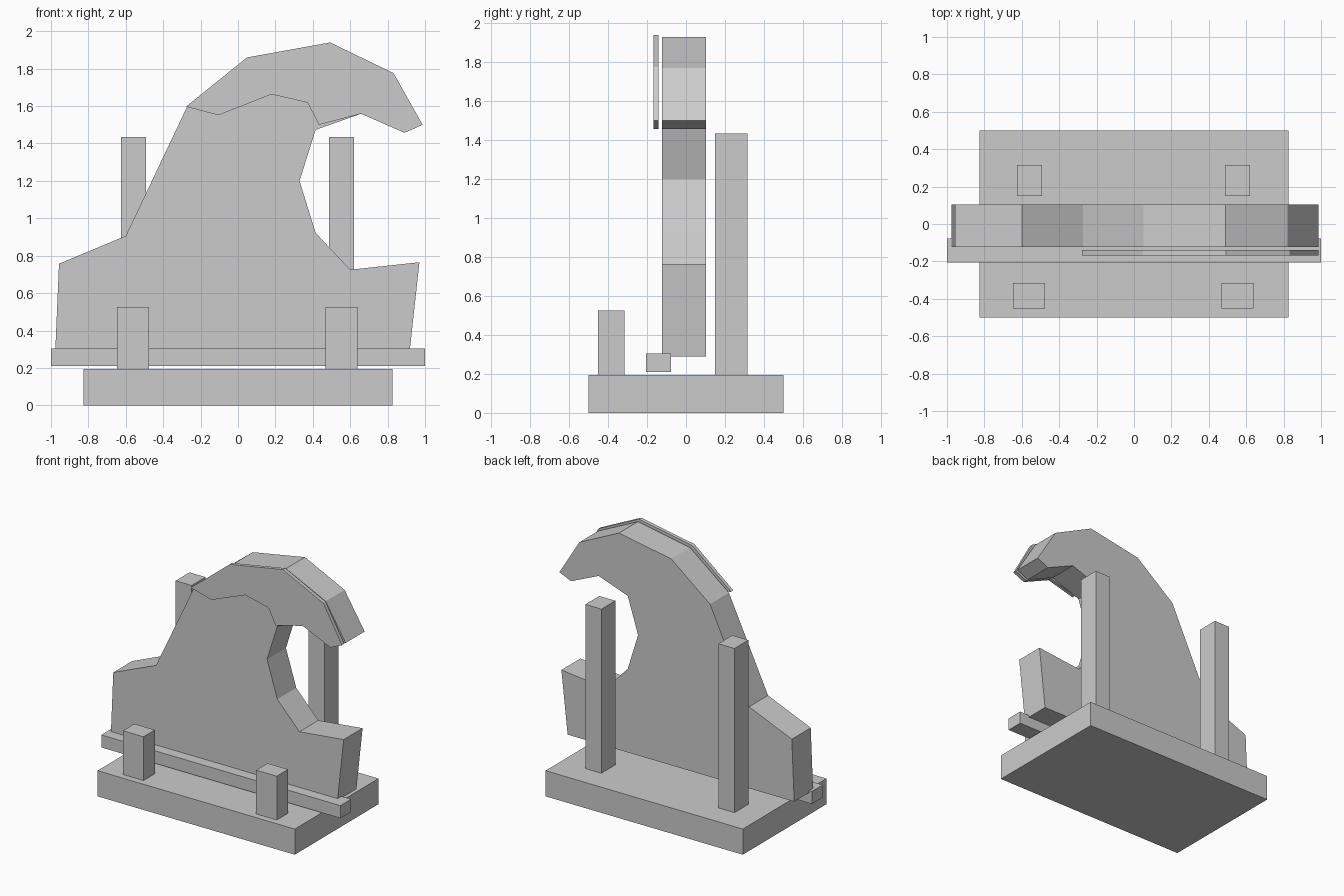
import bpy
import bmesh

cube = bpy.data.objects.get("Cube")
if cube:
    bpy.data.objects.remove(cube, do_unlink=True)

# Single plain grey material
grey = bpy.data.materials.new("plain grey")
grey.use_nodes = True
colour = (0.6, 0.6, 0.6, 1)
grey.diffuse_color = colour
grey.node_tree.nodes["Principled BSDF"].inputs["Base Color"].default_value = colour


def slab(name, outline, front, back):
    """Extrude an x-z outline from y = front to y = back."""
    bm = bmesh.new()
    face = bm.faces.new([bm.verts.new((x, front, z)) for x, z in outline])
    made = bmesh.ops.extrude_face_region(bm, geom=[face])["geom"]
    verts = [v for v in made if isinstance(v, bmesh.types.BMVert)]
    bmesh.ops.translate(bm, verts=verts, vec=(0, back - front, 0))
    bmesh.ops.recalc_face_normals(bm, faces=bm.faces)
    mesh = bpy.data.meshes.new(name)
    bm.to_mesh(mesh)
    bm.free()
    mesh.materials.append(grey)
    obj = bpy.data.objects.new(name, mesh)
    bpy.context.collection.objects.link(obj)
    return obj


def block(name, x, y, z):
    """Box from (low, high) ranges on each axis."""
    return slab(name, [(x[0], z[0]), (x[1], z[0]), (x[1], z[1]), (x[0], z[1])], *y)


# Stand and front rail
TOP = 0.194
block("base", (-0.825, 0.825), (-0.5, 0.5), (0, TOP))
block("front_rail", (-1, 1), (-0.205, -0.077), (0.21, 0.305))

# Short front posts and tall rear posts
for side, front_x, rear_x in (("right", -0.561, -0.559), ("left", 0.554, 0.554)):
    block(side + "_front_post", (front_x - 0.086, front_x + 0.086), (-0.451, -0.315), (TOP, 0.525))
    block(side + "_rear_post", (rear_x - 0.067, rear_x + 0.067), (0.149, 0.315), (TOP, 1.435))

# Curling wave body
lip = [(0.987, 1.5), (0.89, 1.457), (0.658, 1.559)]
wave = [(-0.977, 0.29), (-0.957, 0.757), (-0.6, 0.906), (-0.273, 1.595),
        (0.052, 1.85), (0.488, 1.929), (0.82, 1.77)] + lip + [
        (0.415, 1.473), (0.329, 1.2), (0.415, 0.922), (0.6, 0.725),
        (0.97, 0.765), (0.918, 0.29)]
slab("wave_body", wave, -0.123, 0.103)

# Thin foam crest floating just in front of the wave
crest = [(-0.278, 1.597), (0.048, 1.86), (0.493, 1.94), (0.832, 1.776)] + lip + [
         (0.433, 1.5), (0.372, 1.618), (0.179, 1.663), (-0.104, 1.551)]
slab("foam_crest", crest, -0.168, -0.14)
